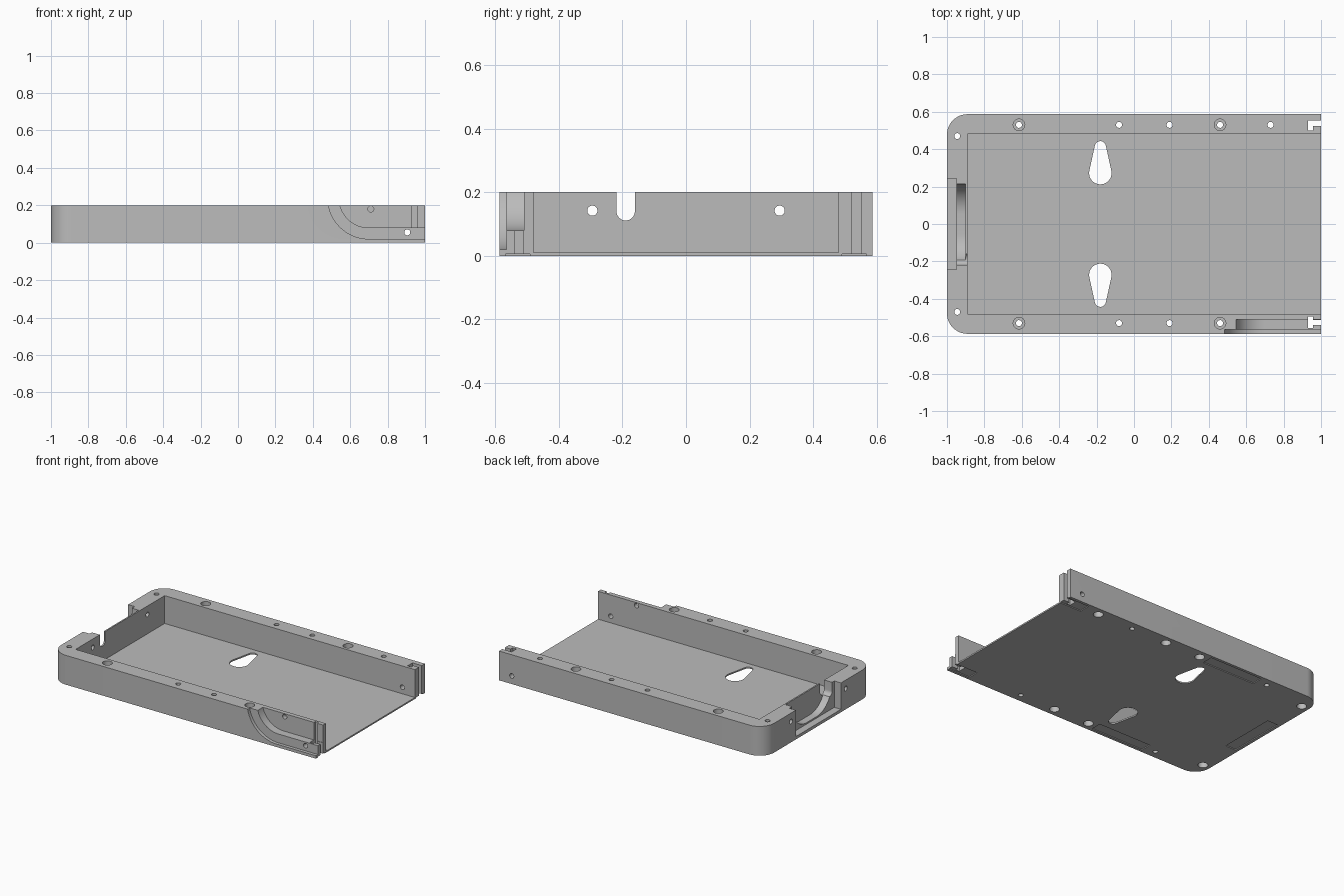
import bpy, bmesh
from math import sin, cos, pi, radians, acos

cube = bpy.data.objects.get("Cube")
if cube:
    bpy.data.objects.remove(cube, do_unlink=True)

grey = bpy.data.materials.new("plain_grey")
grey.use_nodes = True
grey.diffuse_color = (0.5, 0.5, 0.5, 1)
grey.node_tree.nodes["Principled BSDF"].inputs["Base Color"].default_value = (0.5, 0.5, 0.5, 1)


def arc(cx, cy, r, a0, a1, n=16):
    return [(cx + r * cos(radians(a0 + (a1 - a0) * i / n)),
             cy + r * sin(radians(a0 + (a1 - a0) * i / n))) for i in range(n + 1)]


def rect(u0, u1, v0, v1):
    return [(u0, v0), (u1, v0), (u1, v1), (u0, v1)]


def disc(u, v, r):
    return arc(u, v, r, 0, 360, 32)[:-1]


def prism(name, points, axis, lo, hi):
    """Extrude a flat outline along one axis from lo to hi."""
    place = {"X": lambda u, v, w: (w, u, v),
             "Y": lambda u, v, w: (u, w, v),
             "Z": lambda u, v, w: (u, v, w)}[axis]
    bm = bmesh.new()
    low = [bm.verts.new(place(u, v, lo)) for u, v in points]
    top = [bm.verts.new(place(u, v, hi)) for u, v in points]
    bm.faces.new(low)
    bm.faces.new(top)
    n = len(points)
    for i in range(n):
        j = (i + 1) % n
        bm.faces.new((low[i], low[j], top[j], top[i]))
    bmesh.ops.recalc_face_normals(bm, faces=bm.faces)
    mesh = bpy.data.meshes.new(name)
    bm.to_mesh(mesh)
    bm.free()
    obj = bpy.data.objects.new(name, mesh)
    bpy.context.collection.objects.link(obj)
    mesh.materials.append(grey)
    return obj


W, H = 0.587, 0.2     # half depth, height
RAIL = 0.53           # centre line of the side rails
R = 0.11              # corner radius

# Tray body, rounded at the closed end
outline = ([(1, -W), (1, W)] + arc(-1 + R, W - R, R, 90, 180)
           + arc(-1 + R, -W + R, R, 180, 270))
body = prism("tray_body", outline, "Z", 0, H)

cutters = []


def cut(points, axis, lo, hi):
    obj = prism("cutter", points, axis, lo, hi)
    obj.hide_render = True
    cutters.append(obj)


# Main cavity, open at one end
cut(rect(-0.89, 1.1, -0.48, 0.48), "Z", 0.01, 0.3)

# Curved stepped recess on the front wall
for r, depth in ((0.22, 0.565), (0.16, 0.51)):
    curve = arc(0.70, 0.24, r, 180, 270, 24)
    cut(curve + [(1.1, 0.24 - r), (1.1, 0.24)], "Y", -0.7, -depth)

# Stepped recess in the closed end: square outer, rounded inner
cut(rect(-0.243, 0.243, 0.02, 0.3), "X", -1.1, -0.95)
cut(arc(-0.053, 0.19, 0.16, 180, 270) + arc(0.053, 0.19, 0.16, 270, 360)
    + [(0.213, 0.3), (-0.213, 0.3)], "X", -0.97, -0.9)

# Cable slot and screw holes in the closed end
cut(arc(-0.19, 0.14, 0.029, 180, 360) + [(-0.161, 0.3), (-0.219, 0.3)], "X", -0.96, -0.85)
for y in (-0.295, 0.295):
    cut(disc(y, 0.142, 0.016), "X", -1.1, -0.85)

# Cross holes in the side walls
cut(disc(0.905, 0.055, 0.016), "Y", -0.7, 0.7)
cut(disc(0.71, 0.18, 0.016), "Y", -0.7, -0.4)

# Rail holes: counterbored from above or from below
for s in (-1, 1):
    bores = [(-0.615, RAIL, True), (0.46, RAIL, True), (-0.08, RAIL, False),
             (0.19, RAIL, False), (-0.945, 0.47, False)]
    if s > 0:
        bores.append((0.73, RAIL, False))
    for x, y, from_top in bores:
        cut(disc(x, s * y, 0.016), "Z", -0.1, 0.3)
        lo, hi = (H - 0.06, 0.3) if from_top else (-0.1, 0.06)
        cut(disc(x, s * y, 0.031), "Z", lo, hi)

# Slots at the open end: T shape in front, L shape at the back
cut([(0.93, -0.555), (0.958, -0.555), (0.958, -0.54), (1.1, -0.54), (1.1, -0.513),
     (0.958, -0.513), (0.958, -0.495), (0.93, -0.495)], "Z", -0.1, 0.3)
cut([(0.93, 0.5), (0.958, 0.5), (0.958, 0.523), (1.1, 0.523), (1.1, 0.553),
     (0.93, 0.553)], "Z", -0.1, 0.3)

# Keyhole hangers through the floor
big, small, y_big, y_small = 0.06, 0.03, 0.272, 0.413
tilt = 90 - acos((big - small) / (y_small - y_big)) * 180 / pi
for s in (-1, 1):
    hole = (arc(-0.18, y_big, big, 180 - tilt, 360 + tilt, 24)
            + arc(-0.18, y_small, small, tilt, 180 - tilt))
    cut([(x, s * y) for x, y in hole], "Z", -0.1, 0.1)

# Shallow pads under the tray
for s in (-1, 1):
    y0, y1 = sorted((s * 0.492, s * 0.568))
    cut(rect(-0.54, -0.14, y0, y1), "Z", -0.1, 0.006)
    cut(rect(0.84, 1.1, y0, y1), "Z", -0.1, 0.006)
cut(rect(-0.98, -0.9, -0.2, 0.2), "Z", -0.1, 0.006)

# Apply all cuts, then remove the cutters
for c in cutters:
    mod = body.modifiers.new("cut", "BOOLEAN")
    mod.operation = "DIFFERENCE"
    mod.solver = "EXACT"
    mod.object = c
bpy.context.view_layer.update()
result = bpy.data.meshes.new_from_object(
    body.evaluated_get(bpy.context.evaluated_depsgraph_get()))
body.modifiers.clear()
body.data = result
for c in cutters:
    bpy.data.objects.remove(c, do_unlink=True)
result.materials.clear()
result.materials.append(grey)
for p in result.polygons:
    p.material_index = 0

bpy.ops.object.select_all(action="DESELECT")
body.select_set(True)
bpy.context.view_layer.objects.active = body
bpy.ops.object.shade_smooth_by_angle(angle=radians(30))
